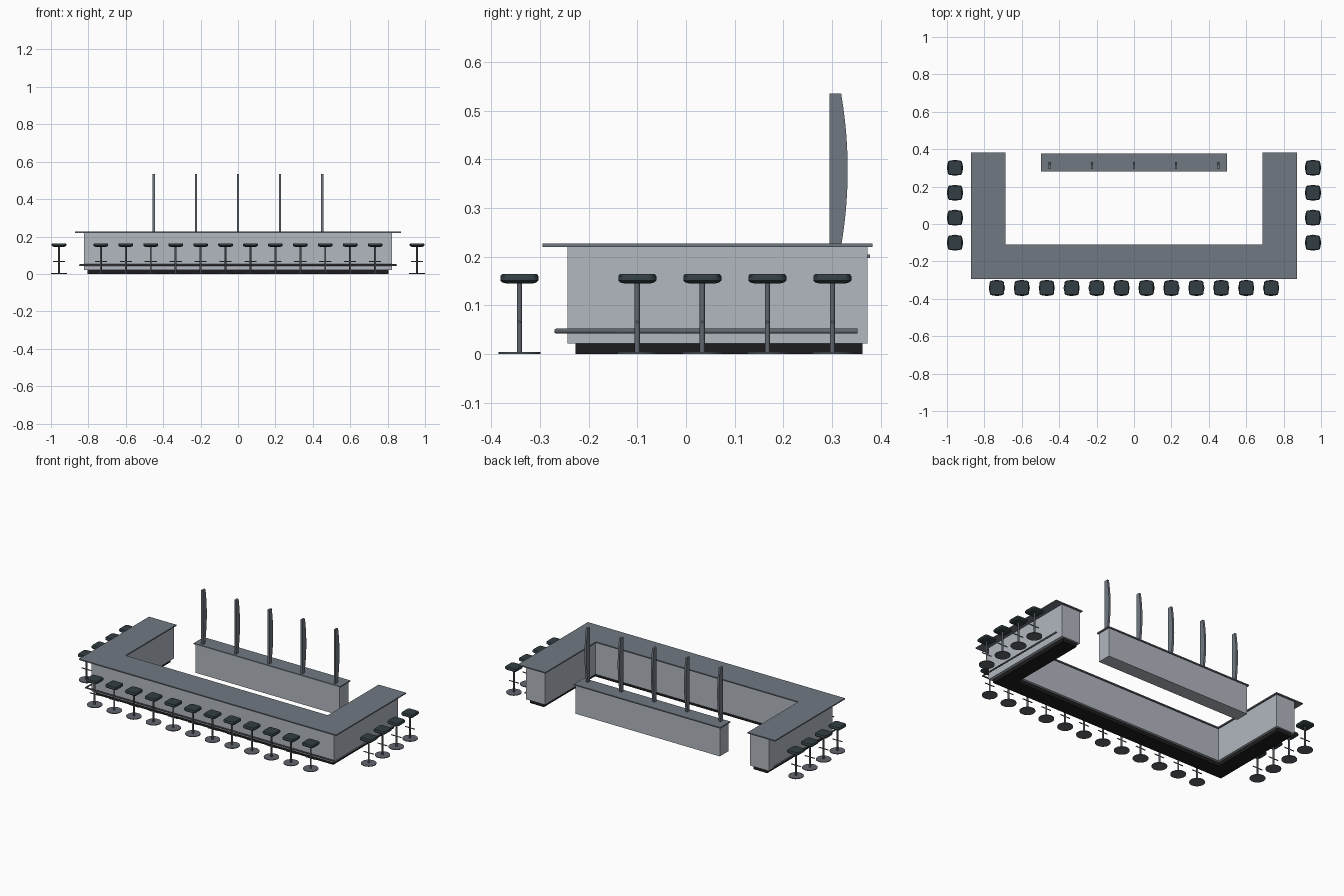
import bpy, bmesh, math
from mathutils import Matrix

if "Cube" in bpy.data.objects:
    bpy.data.objects.remove(bpy.data.objects["Cube"])


def material(name, rgb):
    lin = [(c / 255 / 12.92 if c < 11 else ((c / 255 + 0.055) / 1.055) ** 2.4) for c in rgb]
    m = bpy.data.materials.new(name)
    m.diffuse_color = (*lin, 1)
    m.use_nodes = True
    m.node_tree.nodes["Principled BSDF"].inputs["Base Color"].default_value = m.diffuse_color
    return m


PANEL = material("pale grey panel", (178, 184, 192))
SLATE = material("slate grey", (113, 121, 130))
METAL = material("brushed steel", (98, 103, 111))
PAD = material("dark teal pad", (50, 62, 67))
BLACK = material("black plinth", (28, 28, 30))


def add(name, data, loc=(0, 0, 0)):
    ob = bpy.data.objects.new(name, data)
    ob.location = loc
    bpy.context.collection.objects.link(ob)
    return ob


def finish(name, bm, mat, smooth=False):
    bmesh.ops.recalc_face_normals(bm, faces=bm.faces)
    me = bpy.data.meshes.new(name)
    bm.to_mesh(me)
    bm.free()
    me.materials.append(mat)
    if smooth:
        me.shade_smooth()
        me.set_sharp_from_angle(angle=math.radians(40))
    return me


def prism(name, outline, z0, z1, mat):
    bm = bmesh.new()
    f = bm.faces.new([bm.verts.new((x, y, z0)) for x, y in outline])
    top = bmesh.ops.extrude_face_region(bm, geom=[f])["geom"]
    bmesh.ops.translate(bm, vec=(0, 0, z1 - z0), verts=[v for v in top if isinstance(v, bmesh.types.BMVert)])
    return add(name, finish(name, bm, mat))


def u_shape(xo, xi, front, inner, back):
    return [(-xo, front), (xo, front), (xo, back), (xi, back),
            (xi, inner), (-xi, inner), (-xi, back), (-xo, back)]


def rect(x, y0, y1):
    return [(-x, y0), (x, y0), (x, y1), (-x, y1)]


# U-shaped bar: plinth, body and worktop
prism("bar_plinth", u_shape(0.805, 0.71, -0.227, -0.132, 0.362), 0, 0.022, BLACK)
prism("bar_body", u_shape(0.823, 0.695, -0.243, -0.117, 0.373), 0.022, 0.22, PANEL)
prism("bar_top", u_shape(0.872, 0.686, -0.295, -0.109, 0.383), 0.22, 0.227, SLATE)

# Back counter with its thin top
prism("back_counter_body", rect(0.489, 0.287, 0.371), 0.022, 0.197, PANEL)
prism("back_counter_top", rect(0.497, 0.281, 0.378), 0.197, 0.204, SLATE)

# Foot rail around the three outer sides
cu = bpy.data.curves.new("foot_rail", "CURVE")
cu.dimensions = "3D"
cu.bevel_depth = 0.005
cu.bevel_resolution = 2
cu.use_fill_caps = True
sp = cu.splines.new("POLY")
path = [(-0.845, 0.352), (-0.845, -0.267), (0.845, -0.267), (0.845, 0.352)]
sp.points.add(len(path) - 1)
for p, (x, y) in zip(sp.points, path):
    p.co = (x, y, 0.047, 1)
cu.materials.append(METAL)
rail = add("foot_rail", cu)
bpy.context.view_layer.objects.active = rail
rail.select_set(True)
bpy.ops.object.convert(target="MESH")
rail.select_set(False)

# Curved upright fins on the back counter
N = 12
bm = bmesh.new()
profile = [(0.295, 0.204), (0.295, 0.535)]
for i in range(N + 1):
    z = 0.535 - 0.331 * i / N
    profile.append((0.332 - 0.0135 * ((z - 0.378) / 0.157) ** 2, z))
f = bm.faces.new([bm.verts.new((-0.006, y, z)) for y, z in profile])
side = bmesh.ops.extrude_face_region(bm, geom=[f])["geom"]
bmesh.ops.translate(bm, vec=(0.012, 0, 0), verts=[v for v in side if isinstance(v, bmesh.types.BMVert)])
fin = finish("fin", bm, SLATE, True)
for i in range(5):
    add(f"fin_{i + 1}", fin, (-0.45 + 0.225 * i, 0, 0))


# Stool parts, shared by every stool
def cylinder(bm, r, depth, centre, axis="Z", seg=16):
    rot = Matrix.Rotation(math.pi / 2, 4, "Y") if axis == "X" else Matrix()
    bmesh.ops.create_cone(bm, cap_ends=True, segments=seg, radius1=r, radius2=r,
                          depth=depth, matrix=Matrix.Translation(centre) @ rot)


def rounded_square(bm, half, radius, z):
    ring = []
    for q, (sx, sy) in enumerate([(1, 1), (-1, 1), (-1, -1), (1, -1)]):
        for k in range(4):
            a = math.pi / 2 * (q + k / 3)
            ring.append(bm.verts.new((sx * (half - radius) + radius * math.cos(a),
                                      sy * (half - radius) + radius * math.sin(a), z)))
    return ring


bm = bmesh.new()
levels = [(0.027, 0.145), (0.035, 0.147), (0.039, 0.151), (0.039, 0.160), (0.036, 0.164)]
rings = [rounded_square(bm, h, h * 0.35, z) for h, z in levels]
for a, b in zip(rings, rings[1:]):
    for i in range(len(a)):
        j = (i + 1) % len(a)
        bm.faces.new((a[i], a[j], b[j], b[i]))
bm.faces.new(rings[0])
bm.faces.new(rings[-1])
seat = finish("stool_seat", bm, PAD, True)

bm = bmesh.new()
cylinder(bm, 0.043, 0.004, (0, 0, 0.002), seg=24)
cylinder(bm, 0.0053, 0.144, (0, 0, 0.074), seg=12)
cylinder(bm, 0.003, 0.065, (0, 0, 0.066), "X", 8)
stand = finish("stool_stand", bm, METAL, True)

# Twelve stools in front, four on each side
spots = [(-0.733 + 1.466 * i / 11, -0.342) for i in range(12)]
spots += [(s * 0.957, -0.1 + 0.1335 * i) for s in (-1, 1) for i in range(4)]
for n, (x, y) in enumerate(spots, 1):
    add(f"stool_seat_{n}", seat, (x, y, 0))
    add(f"stool_stand_{n}", stand, (x, y, 0))
